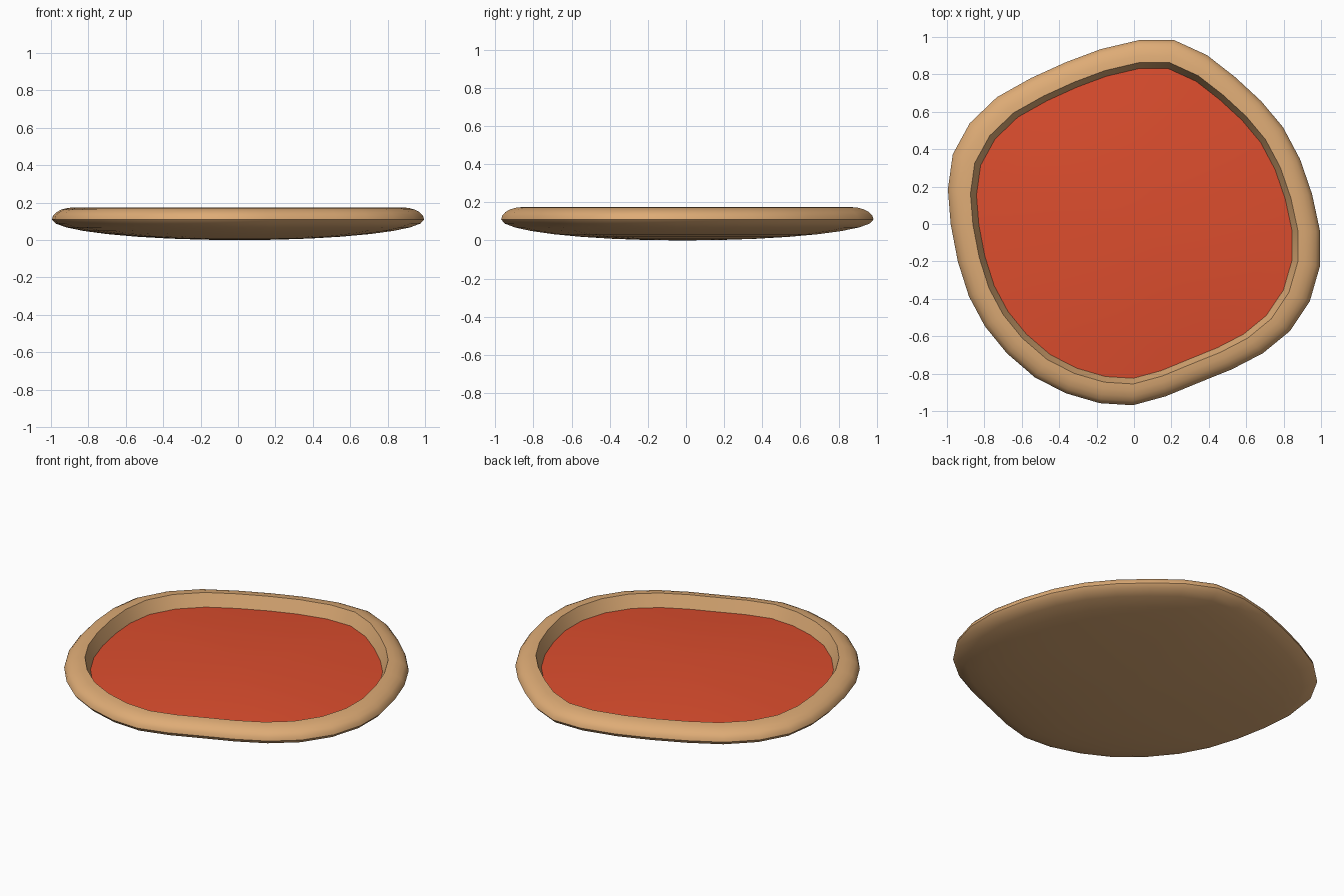
import bpy, bmesh
from math import sin, cos, pi

if "Cube" in bpy.data.objects:
    bpy.data.objects.remove(bpy.data.objects["Cube"])

# Irregular outline, counter-clockwise from +x, relative to the pie's centre
CX, CY = 0.01, -0.02
OUTLINE = [(.985, -.02), (.942, .18), (.878, .366), (.787, .537), (.67, .677), (.53, .806),
           (.38, .923), (.205, 1.003), (.017, 1.003), (-.187, .955), (-.374, .885), (-.561, .80),
           (-.743, .698), (-.888, .559), (-.979, .393), (-1.005, .206), (-.99, .019), (-.952, -.18),
           (-.893, -.366), (-.807, -.527), (-.69, -.671), (-.54, -.80), (-.374, -.885), (-.193, -.938),
           (-.016, -.949), (.16, -.901), (.342, -.826), (.513, -.757), (.679, -.671), (.823, -.553),
           (.93, -.393), (.984, -.206)]
N = len(OUTLINE)
EDGE = 0.11      # height of the widest line
TOP = 0.175
RIM, FLOOR, DOME = 0.88, (0.848, 0.10), 0.04


def material(name, color):
    m = bpy.data.materials.new(name)
    m.diffuse_color = (*color, 1)
    m.use_nodes = True
    m.node_tree.nodes["Principled BSDF"].inputs["Base Color"].default_value = m.diffuse_color
    return m


def build(name, profile, pole_z, up, mat):
    """Sweep (scale, z) rings of the outline and close them to a centre pole."""
    bm = bmesh.new()
    rings = [[bm.verts.new((CX + s * x, CY + s * y, z)) for x, y in OUTLINE]
             for s, z in profile]
    pole = bm.verts.new((CX * 1.0, CY, pole_z))
    for i in range(N):
        j = (i + 1) % N
        bm.faces.new((pole, rings[0][i], rings[0][j]))
        for a, b in zip(rings, rings[1:]):
            bm.faces.new((a[j], a[i], b[i], b[j]))
    if not up:
        bmesh.ops.reverse_faces(bm, faces=bm.faces[:])
    mesh = bpy.data.meshes.new(name)
    bm.to_mesh(mesh)
    bm.free()
    ob = bpy.data.objects.new(name, mesh)
    bpy.context.collection.objects.link(ob)
    mesh.materials.append(mat)
    bpy.ops.object.select_all(action='DESELECT')
    ob.select_set(True)
    bpy.context.view_layer.objects.active = ob
    bpy.ops.object.shade_smooth_by_angle(angle=pi / 6)
    return ob


# Crust: rounded underside, full round rim and sloping inner wall
under = [(cos(k * pi / 16), EDGE * (1 + sin(k * pi / 16))) for k in range(-7, 1)]
upper = [(RIM + (1 - RIM) * cos(k * pi / 10), EDGE + (TOP - EDGE) * sin(k * pi / 10))
         for k in range(1, 6)]
build("crust", under + upper + [FLOOR], 0, False,
      material("crust_tan", (0.73, 0.41, 0.18)))

# Sauce: gently domed red filling inside the rim
dome = [(FLOOR[0] * t, FLOOR[1] + DOME * (1 - t * t)) for t in (0.2, 0.4, 0.6, 0.8, 1)]
build("sauce", dome, FLOOR[1] + DOME, True,
      material("sauce_red", (0.72, 0.075, 0.027)))
